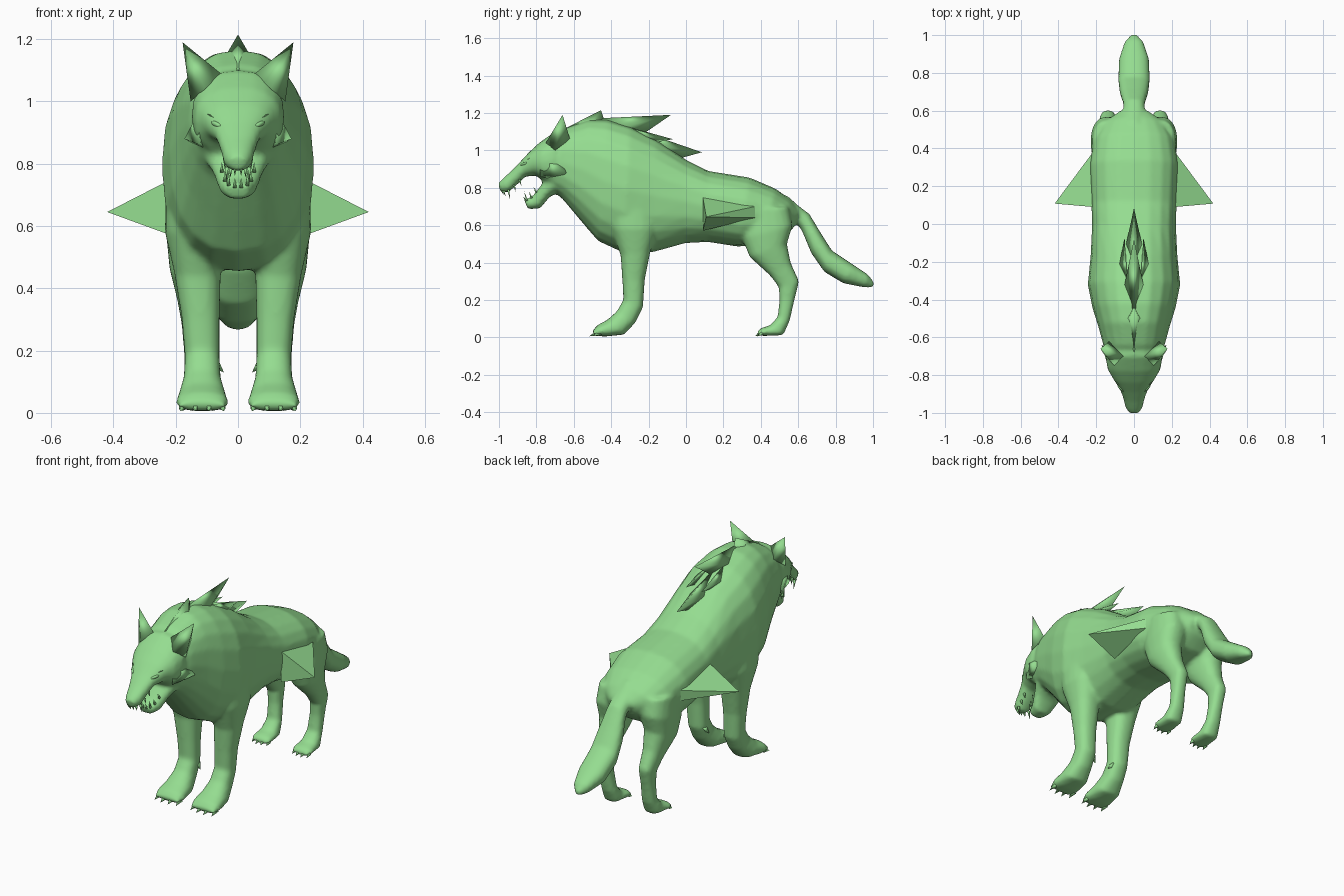
import bpy, bmesh, math
from mathutils import Vector

green = bpy.data.materials.new("light_green")
green.diffuse_color = (0.30, 0.72, 0.28, 1)


def finish(name, bm, smooth=True):
    bmesh.ops.recalc_face_normals(bm, faces=bm.faces)
    me = bpy.data.meshes.new(name)
    bm.to_mesh(me)
    bm.free()
    for p in me.polygons:
        p.use_smooth = smooth
    ob = bpy.data.objects.new(name, me)
    me.materials.append(green)
    bpy.context.collection.objects.link(ob)
    return ob


def loft(bm, rows, side=1, power=0.85, n=20):
    """Skin rings; each row is upper y, z, lower y, z, centre x, half width."""
    rings = []
    for ya, za, yb, zb, xc, hw in rows:
        mid, half = Vector(((ya + yb) / 2, (za + zb) / 2)), Vector(((ya - yb) / 2, (za - zb) / 2))
        ring = []
        for i in range(n):
            a = math.tau * i / n
            c = math.copysign(abs(math.cos(a)) ** power, math.cos(a))
            s = math.copysign(abs(math.sin(a)) ** power, math.sin(a))
            p = mid + half * s
            ring.append(bm.verts.new((side * xc + hw * c, p.x, p.y)))
        rings.append(ring)
    for r, q in zip(rings, rings[1:]):
        for i in range(n):
            bm.faces.new((r[i], r[(i + 1) % n], q[(i + 1) % n], q[i]))
    bm.faces.new(rings[0])
    bm.faces.new(rings[-1])


def spike(bm, base, tip, side=1):
    """Pyramid over a base outline, optionally mirrored in x."""
    vs = [bm.verts.new((side * x, y, z)) for x, y, z in base]
    t = bm.verts.new((side * tip[0], tip[1], tip[2]))
    bm.faces.new(vs)
    for i in range(len(vs)):
        bm.faces.new((vs[i], vs[(i + 1) % len(vs)], t))


def thorn(bm, c, tip, r, side=1):
    """Small four sided claw or tooth."""
    c, tip = Vector(c), Vector(tip)
    u = (tip - c).orthogonal().normalized() * r
    v = (tip - c).normalized().cross(u)
    spike(bm, [c + u, c + v, c - u, c - v], tip, side)


# Torso and neck
torso = [(-.74, 1.05, -.72, .79, 0, .13), (-.64, 1.12, -.66, .74, 0, .16),
         (-.52, 1.165, -.56, .62, 0, .19), (-.42, 1.165, -.47, .515, 0, .22),
         (-.30, 1.13, -.34, .455, 0, .245), (-.16, 1.06, -.18, .455, 0, .23),
         (0, .95, 0, .505, 0, .222), (.12, .89, .12, .51, 0, .227),
         (.34, .855, .28, .485, 0, .237), (.48, .795, .40, .50, 0, .215),
         (.56, .735, .50, .52, 0, .165), (.61, .68, .57, .58, 0, .08)]
# Skull and upper muzzle
skull = [(-.60, 1.10, -.66, .82, 0, .13), (-.70, 1.10, -.72, .80, 0, .15),
         (-.78, 1.045, -.76, .83, 0, .14), (-.84, .99, -.80, .865, 0, .11),
         (-.89, .935, -.86, .86, 0, .075), (-.94, .885, -.90, .82, 0, .058),
         (-.985, .845, -.95, .775, 0, .046), (-1.003, .825, -.995, .78, 0, .028)]
jaw = [(-.73, .87, -.68, .78, 0, .11), (-.77, .82, -.73, .75, 0, .085),
       (-.82, .755, -.78, .69, 0, .06), (-.865, .735, -.845, .685, 0, .038)]
tail = [(.54, .76, .54, .62, 0, .05), (.60, .705, .58, .63, 0, .055),
        (.66, .66, .62, .57, 0, .058), (.72, .56, .67, .45, 0, .076),
        (.78, .465, .74, .35, 0, .084), (.90, .385, .84, .29, 0, .08),
        (.975, .335, .95, .268, 0, .05), (1.005, .295, 1.0, .265, 0, .015)]
foreleg = [(-.44, .82, -.14, .82, .13, .10), (-.40, .58, -.15, .58, .135, .10),
           (-.35, .44, -.19, .46, .13, .075), (-.34, .30, -.22, .31, .12, .061),
           (-.335, .20, -.23, .16, .115, .056), (-.37, .14, -.27, .08, .115, .06),
           (-.42, .095, -.33, .015, .115, .076), (-.475, .065, -.43, .005, .115, .085),
           (-.50, .035, -.49, .008, .115, .075)]
hindleg = [(.30, .68, .55, .70, .13, .09), (.30, .53, .57, .60, .14, .09),
           (.34, .43, .54, .50, .145, .075), (.45, .33, .56, .40, .142, .053),
           (.495, .27, .605, .30, .138, .043), (.50, .20, .58, .20, .135, .039),
           (.49, .11, .555, .09, .13, .043), (.45, .065, .52, .012, .13, .053),
           (.40, .05, .42, .008, .13, .06), (.38, .03, .385, .01, .13, .05)]

# One fused skin for the body, head, legs and tail
bm = bmesh.new()
for rows in (torso, skull, jaw, tail):
    loft(bm, rows)
for s in (-1, 1):
    loft(bm, foreleg, s)
    loft(bm, hindleg, s)
body = finish("body", bm)
rm = body.modifiers.new("fuse", 'REMESH')
rm.mode = 'VOXEL'
rm.voxel_size = 0.011
rm.use_smooth_shade = True
sm = body.modifiers.new("relax", 'SMOOTH')
sm.factor = 0.5
sm.iterations = 6

# Ears: a broad base leaning out to a sharp tip
bm = bmesh.new()
for s in (-1, 1):
    spike(bm, [(.055, -.70, 1.09), (.105, -.75, 1.04), (.152, -.70, 1.0), (.13, -.62, 1.06)],
          (.178, -.66, 1.19), s)
finish("ears", bm)

# Cheek fur
bm = bmesh.new()
for s in (-1, 1):
    spike(bm, [(.13, -.78, .96), (.12, -.78, .86), (.10, -.68, .84), (.11, -.68, .98)],
          (.172, -.64, .88), s)
finish("cheek_fur", bm)

# Mane: swept back tufts along the neck
bm = bmesh.new()
for y0, z0, y1, z1, w, tip in [(-.68, 1.10, -.42, 1.13, .07, (0, -.455, 1.215)),
                               (-.50, 1.17, -.24, 1.10, .06, (0, -.08, 1.19)),
                               (-.32, 1.13, -.06, .97, .06, (0, .085, .99))]:
    spike(bm, [(0, y0, z0), (w, (y0 + y1) / 2, (z0 + z1) / 2 - .02),
               (0, y1, z1 - .02), (-w, (y0 + y1) / 2, (z0 + z1) / 2 - .02)], tip)
for s in (-1, 1):
    spike(bm, [(.03, -.36, 1.14), (.09, -.28, 1.08), (.05, -.18, 1.04)], (.05, -.07, 1.06), s)
finish("mane", bm)

# Pointed fur flares on the flanks
bm = bmesh.new()
for s in (-1, 1):
    spike(bm, [(.215, .09, .75), (.215, .09, .57), (.225, .37, .64), (.225, .37, .70)],
          (.42, .108, .645), s)
finish("flank_fur", bm, False)

# Eyes and slanted brows
bm = bmesh.new()
for s in (-1, 1):
    r = bmesh.ops.create_uvsphere(bm, u_segments=10, v_segments=6, radius=1)
    for v in r["verts"]:
        x, y, z = v.co
        v.co = (s * (.068 + .02 * x), -.868 + .014 * y + .014 * x, .925 + .01 * z + .009 * x)
    spike(bm, [(.035, -.89, .925), (.035, -.86, .945), (.05, -.86, .925)], (.10, -.835, .96), s)
finish("eyes", bm)

# Teeth in both jaws
bm = bmesh.new()
for s in (-1, 1):
    for x, y, z, h in [(.010, -.985, .79, .03), (.024, -.975, .785, .03), (.036, -.95, .79, .055),
                       (.042, -.92, .815, .035), (.046, -.89, .845, .035)]:
        thorn(bm, (x, y, z), (x, y + .01, z - h), .008, s)
    for x, y, z, h in [(.010, -.855, .725, .03), (.030, -.85, .73, .05),
                       (.042, -.825, .745, .035), (.052, -.80, .775, .03)]:
        thorn(bm, (x, y, z), (x, y - .015, z + h), .008, s)
finish("teeth", bm)

# Claws and dewclaws
bm = bmesh.new()
for s in (-1, 1):
    for i in range(4):
        d = (i - 1.5) * .042
        y = .012 * abs(i - 1.5)
        thorn(bm, (.115 + d, -.475 + y, .025), (.115 + d * 1.1, -.525 + y, .006), .017, s)
        thorn(bm, (.13 + d * .7, .39 + y, .022), (.13 + d * .75, .362 + y, .006), .013, s)
    thorn(bm, (.075, -.27, .16), (.045, -.28, .13), .02, s)
finish("claws", bm)
